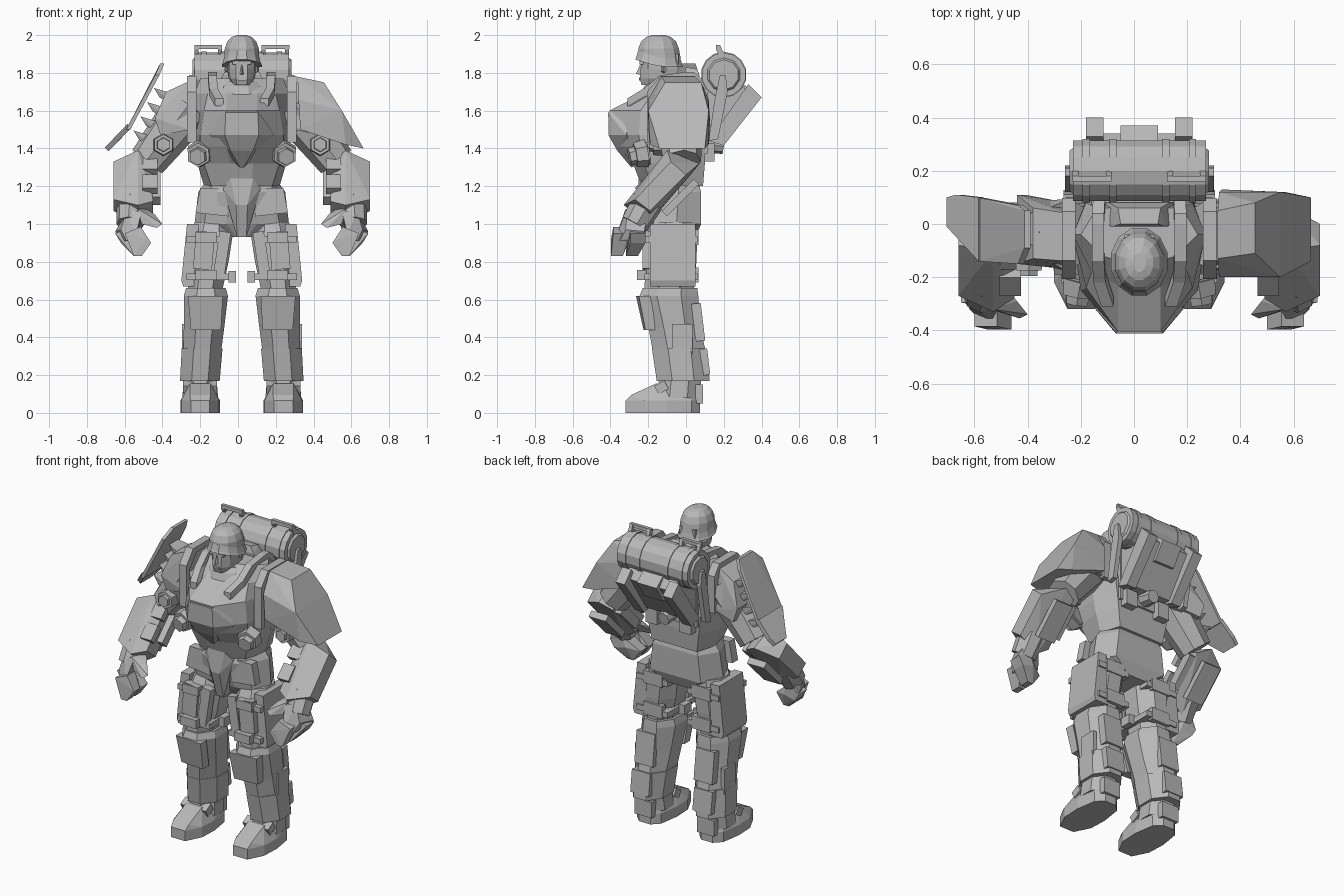
import bpy, bmesh, math
from mathutils import Vector, Matrix

MID = 0.02  # plane of symmetry of the figure
grey = bpy.data.materials.new("armor_grey")
grey.diffuse_color = (0.48, 0.48, 0.48, 1)


def finish(name, bm, mirror=False):
    bmesh.ops.recalc_face_normals(bm, faces=bm.faces[:])
    me = bpy.data.meshes.new(name)
    bm.to_mesh(me)
    bm.free()
    me.materials.append(grey)
    ob = bpy.data.objects.new(name, me)
    ob.location.x = MID
    bpy.context.collection.objects.link(ob)
    if mirror:
        ob.modifiers.new("mirror", 'MIRROR').use_mirror_merge = False
    return ob


def hull(name, pts, mirror=False):
    bm = bmesh.new()
    for p in pts:
        bm.verts.new(p)
    r = bmesh.ops.convex_hull(bm, input=bm.verts[:])
    junk = {v for v in r["geom_interior"] + r["geom_unused"] if isinstance(v, bmesh.types.BMVert)}
    bmesh.ops.delete(bm, geom=list(junk), context='VERTS')
    bmesh.ops.dissolve_limit(bm, angle_limit=0.03, verts=bm.verts[:], edges=bm.edges[:])
    return finish(name, bm, mirror)


def skin(name, rings, mirror=False):
    bm = bmesh.new()
    vs = [[bm.verts.new(p) for p in r] for r in rings]
    n = len(vs[0])
    for a, b in zip(vs, vs[1:]):
        for i in range(n):
            j = (i + 1) % n
            bm.faces.new((a[i], a[j], b[j], b[i]))
    bm.faces.new(vs[0][::-1])
    bm.faces.new(vs[-1])
    return finish(name, bm, mirror)


def loft(name, rings, n=8, mirror=False, lift=0):
    """rings: z, centre x, centre y, half width, half depth; lift raises the front"""
    k = 1 / math.cos(math.pi / n)
    ang = [2 * math.pi * (i + 0.5) / n for i in range(n)]
    return skin(name, [[(cx + k * rx * math.cos(a), cy + k * ry * math.sin(a), z + lift * max(0, -math.sin(a)))
                        for a in ang] for z, cx, cy, rx, ry in rings], mirror)


def shell(name, rings):
    """rings: z, half outline from front to back"""
    return skin(name, [[(x, y, z) for x, y in h] + [(-x, y, z) for x, y in reversed(h)]
                       for z, h in rings])


def box(name, c, s, rx=0, ry=0, mirror=False):
    bm = bmesh.new()
    rot = Matrix.Rotation(ry, 4, 'Y') @ Matrix.Rotation(rx, 4, 'X')
    bmesh.ops.create_cube(bm, size=1, matrix=Matrix.Translation(c) @ rot @ Matrix.Diagonal((*s, 1)))
    return finish(name, bm, mirror)


def rod(name, p, q, r1, r2, n=8, mirror=False):
    p, q = Vector(p), Vector(q)
    d = q - p
    m = Matrix.Translation((p + q) / 2) @ d.to_track_quat('Z', 'Y').to_matrix().to_4x4()
    bm = bmesh.new()
    bmesh.ops.create_cone(bm, cap_ends=True, segments=n, radius1=r1, radius2=r2, depth=d.length, matrix=m)
    return finish(name, bm, mirror)


def strip(name, path, w, t, mirror=False):
    """band along a path, w wide in x, t thick"""
    for i, (a, b) in enumerate(zip(path, path[1:])):
        pts = [(p[0] + sx * w / 2, p[1] + sy * t / 2, p[2] + sz * t / 2)
               for p in (a, b) for sx in (-1, 1) for sy in (-1, 1) for sz in (-1, 1)]
        hull(f"{name}_{i + 1}", pts, mirror)


# Torso
shell("chest_armor", [
    (1.2, [(.05, -.235), (.16, -.185), (.2, -.04), (.16, .09)]),
    (1.32, [(.06, -.28), (.20, -.22), (.235, -.04), (.18, .1)]),
    (1.41, [(.08, -.36), (.22, -.24), (.245, -.05), (.19, .1)]),
    (1.47, [(.085, -.40), (.22, -.25), (.25, -.05), (.20, .10)]),
    (1.60, [(.08, -.405), (.20, -.24), (.25, -.05), (.20, .09)]),
    (1.69, [(.08, -.23), (.18, -.18), (.25, -.04), (.20, .08)]),
    (1.77, [(.07, -.14), (.14, -.12), (.22, -.04), (.16, .06)])])
hull("chest_plate", [(s * x, y, z) for s in (-1, 1) for x, y, z in
     ((.085, -.412, 1.59), (.09, -.41, 1.47), (.17, -.315, 1.47), (.01, -.29, 1.3), (.1, -.3, 1.62),
      (.05, -.2, 1.33), (.06, -.365, 1.39))])
shell("hip_armor", [
    (.93, [(.03, -.14), (.08, -.12), (.12, -.05), (.07, .05)]),
    (1.0, [(.08, -.18), (.20, -.17), (.25, -.05), (.18, .08)]),
    (1.17, [(.07, -.23), (.17, -.19), (.23, -.04), (.16, .08)]),
    (1.24, [(.06, -.2), (.14, -.17), (.18, -.04), (.13, .06)])])
hull("crotch_plate", [(s * x, y, z) for s in (-1, 1) for x, y, z in
     ((.06, -.25, 1.24), (.1, -.22, 1.19), (.03, -.26, 1.1), (.025, -.21, .93), (.025, -.12, .93), (.1, -.15, 1.19))])
hull("hip_flap", [(x, y, z) for x, z in ((.1, 1.19), (.22, 1.19), (.245, 1.06), (.07, 1.04))
                  for y in (-.205, -.15)], True)
rod("chest_disc", (.22, -.2, 1.375), (.235, -.3, 1.355), .06, .045, 6, True)
rod("chest_disc_rim", (.22, -.21, 1.375), (.23, -.27, 1.365), .075, .065, 6, True)
# Shoulder straps and shoulder rims
strip("shoulder_strap", [(.15, .1, 1.72), (.155, .02, 1.785), (.155, -.12, 1.765),
                         (.15, -.2, 1.70), (.12, -.29, 1.645)], .045, .04, True)
strip("shoulder_rim", [(.265, .08, 1.5), (.265, .08, 1.7), (.265, .03, 1.765), (.265, -.12, 1.765),
                       (.265, -.19, 1.68), (.265, -.19, 1.45)], .05, .035, True)
box("back_plate", (0, .09, 1.55), (.36, .05, .36))

# Head, collar and helmet
loft("collar", [(1.66, 0, -.1, .15, .15), (1.73, 0, -.09, .125, .13), (1.755, 0, -.08, .1, .11)], 12)
hull("collar_hump", [(s * x, y, z) for s in (-1, 1) for x, y, z in
     ((.1, -.01, 1.79), (.07, .0, 1.83), (.08, .06, 1.82), (.13, .09, 1.72), (.14, 0, 1.72))])
loft("neck", [(1.7, 0, -.09, .065, .07), (1.82, 0, -.11, .06, .065)], 8)
shell("face", [
    (1.735, [(.025, -.235), (.04, -.2), (.05, -.13), (.04, -.08)]),
    (1.77, [(.03, -.245), (.06, -.2), (.07, -.12), (.05, -.05)]),
    (1.82, [(.03, -.24), (.068, -.2), (.075, -.12), (.055, -.04)]),
    (1.9, [(.035, -.235), (.068, -.2), (.075, -.12), (.055, -.04)])])
hull("nose", [(-.012, -.24, 1.79), (.012, -.24, 1.79), (0, -.265, 1.795), (0, -.24, 1.85)])
box("brow", (0, -.235, 1.853), (.1, .02, .018))
box("mouth", (0, -.244, 1.768), (.04, .012, .014))
rod("ear", (.07, -.12, 1.82), (.08, -.11, 1.82), .022, .018, 6, True)
loft("helmet", [(1.875, 0, -.14, .092, .112), (1.93, 0, -.145, .09, .107), (1.967, 0, -.145, .076, .092),
                (1.99, 0, -.145, .052, .065), (2.0, 0, -.145, .025, .035)], 12)
loft("helmet_brim", [(1.832, 0, -.142, .106, .127), (1.845, 0, -.142, .1, .121), (1.88, 0, -.142, .091, .111)],
     12, lift=.04)

# Backpack: drum, handles, wedge and rails
rod("pack_drum", (-.25, .2, 1.79), (.25, .2, 1.79), .117, .117, 14)
for x in (-.2, -.1, .1, .2):
    rod("drum_band", (x - .014, .2, 1.79), (x + .014, .2, 1.79), .122, .122, 14)
rod("drum_cap", (.25, .2, 1.79), (.262, .2, 1.79), .09, .08, 10, True)
for x in (.115, .24):
    strip("handle_post", [(x, .19, 1.89), (x, .17, 1.935)], .022, .022, True)
box("handle_bar", (.178, .17, 1.937), (.147, .022, .022), mirror=True)
hull("pack_body", [(x, y, z) for x in (-.17, .17) for y, z in
     ((.08, 1.76), (.28, 1.76), (.34, 1.68), (.18, 1.44), (.1, 1.44))])
hull("pack_rail", [(x, y, z) for x in (.135, .2) for y, z in
     ((.33, 1.74), (.4, 1.67), (.2, 1.415), (.12, 1.44))], True)
hull("pack_side", [(x, y, z) for x in (.25, .28) for y, z in
     ((.18, 1.79), (.21, 1.79), (.22, 1.7), (.17, 1.45), (.12, 1.44), (.15, 1.65))], True)
hull("pack_plate", [(x, y, z) for x in (-.07, .07) for y, z in
     ((.29, 1.75), (.37, 1.69), (.3, 1.58), (.2, 1.6))])
rod("pack_valve", (0, .08, 1.43), (0, .2, 1.41), .05, .04, 8)
box("pack_foot", (.12, .11, 1.38), (.08, .08, .1), mirror=True)

# Arms
rod("upper_arm", (.27, -.04, 1.63), (.5, -.02, 1.33), .135, .1, 8, True)
hull("shoulder_cap", [(x, y, z) for x, z, a, b in
     ((.27, 1.76, -.14, .04), (.4, 1.7, -.13, .06), (.46, 1.56, -.15, .11), (.43, 1.47, -.14, .11),
      (.27, 1.5, -.17, .08)) for y in (a, b)], True)
rod("elbow_disc_rim", (.415, -.1, 1.42), (.415, -.175, 1.42), .062, .055, 6, True)
rod("elbow_disc", (.415, -.15, 1.42), (.415, -.195, 1.42), .042, .036, 6, True)
hull("forearm", [(x, y, z) for x, pts in (
     (.47, ((-.08, 1.33), (.04, 1.28), (-.19, 1.05), (-.28, 1.12))),
     (.55, ((-.1, 1.39), (.07, 1.32), (-.2, 1.0), (-.33, 1.1))),
     (.68, ((-.08, 1.33), (.0, 1.26), (-.19, 1.07), (-.27, 1.13)))) for y, z in pts], True)
for y, z in ((-.12, 1.31), (-.22, 1.21)):
    box("forearm_clamp", (.485, y, z), (.08, .1, .045), rx=math.radians(45), mirror=True)
box("forearm_strut", (.45, -.08, 1.2), (.04, .06, .22), rx=math.radians(-45), mirror=True)
box("forearm_back_plate", (.56, -.03, 1.14), (.12, .04, .24), rx=math.radians(-45), mirror=True)
rod("wrist", (.58, -.2, 1.12), (.59, -.27, 1.0), .085, .075, 8, True)
hull("palm", [(.53, -.32, 1.07), (.61, -.31, 1.07), (.53, -.23, 1.03), (.63, -.21, 1.03), (.64, -.32, .97),
              (.67, -.22, .96), (.56, -.37, .94), (.57, -.22, .92), (.61, -.35, .91), (.64, -.22, .91)], True)
# two groups of curled fingers and the thumb
for y, t, w in ((-.345, -.37, -.05), (-.255, -.29, 0)):
    hull("fingers", [(x + w, y + d, z) for x, z in ((.585, .985), (.67, .95), (.64, .9), (.56, .92))
                     for d in (-.04, .04)]
         + [(x, t + d, z) for x, z in ((.57, .83), (.53, .83), (.48, .9), (.51, .92)) for d in (-.027, .035)], True)
hull("thumb", [(.42, -.34, 1.0), (.45, -.355, .98), (.46, -.29, 1.05), (.53, -.33, 1.0), (.56, -.24, 1.03),
               (.55, -.32, 1.08), (.5, -.24, 1.08)], True)
# Large shoulder guard on one side
hull("shoulder_guard", [
    (.295, -.13, 1.78), (.295, .05, 1.78), (.435, -.11, 1.75), (.435, .08, 1.75), (.3, -.2, 1.66),
    (.3, .12, 1.66), (.31, -.2, 1.5), (.31, .13, 1.5), (.53, -.2, 1.6), (.53, .12, 1.6),
    (.55, -.19, 1.42), (.55, .12, 1.42), (.645, -.14, 1.4), (.645, .1, 1.4)])
# Bent shield and its mounts on the other side
hull("shield_upper", [(x + d, y, z) for x, z, a, b in
     ((-.41, 1.85, -.09, .05), (-.435, 1.79, -.15, .07), (-.59, 1.5, -.14, .1)) for y in (a, b) for d in (0, -.022)])
hull("shield_lower", [(x + d, y, z - d) for x, z, a, b in
     ((-.585, 1.51, -.14, .1), (-.67, 1.42, -.04, .11), (-.705, 1.385, -.01, .1)) for y in (a, b) for d in (0, -.02)])
for i in range(4):
    x, z = -.455 - .036 * i, 1.69 - .075 * i
    hull("shield_mount", [(x + .1, y, z - .06) for y in (-.09, .05)] + [(x + .09, y, z) for y in (-.09, .05)]
         + [(x - .01, y, z + .03) for y in (-.06, .03)] + [(x + .02, y, z - .02) for y in (-.06, .03)])

# Legs
loft("thigh", [(.64, .195, -.09, .09, .13), (.8, .18, -.08, .11, .135), (.93, .165, -.075, .115, .135),
               (1.01, .16, -.06, .09, .11)], 8, True)
loft("shin", [(.32, .21, -.035, .1, .14), (.45, .2, -.06, .107, .138), (.62, .19, -.09, .117, .155),
              (.66, .19, -.085, .105, .145)], 8, True)
loft("shin_cuff", [(.17, .222, -.015, .105, .14), (.34, .21, -.035, .108, .145)], 8, True)
hull("knee_plate", [(x, y, z) for x, z, y0 in ((.1, .62, -.265), (.285, .62, -.25), (.27, .44, -.215), (.11, .44, -.225))
                    for y in (y0, y0 + .06)], True)
hull("thigh_pouch", [(x, y, z) for x, z in ((.23, 1.0), (.29, 1.0), (.32, .7), (.31, .67), (.22, .67))
                     for y in (-.19, .05)], True)
box("thigh_front_panel", (.2, -.205, .86), (.1, .05, .2), ry=-.08, mirror=True)
box("thigh_inner_panel", (.105, -.2, .84), (.06, .05, .24), ry=-.15, mirror=True)
for z, d in ((.93, .02), (.73, 0)):
    box("thigh_clasp", (.19, -.235 + d, z), (.11, .05, .055), mirror=True)
    box("thigh_strap", (.18, -.08, z - .01), (.225, .28, .035), mirror=True)
    box("thigh_rear_pouch", (.17, .048, z), (.13, .035, .08), mirror=True)
box("inner_clip", (.05, -.09, .72), (.04, .07, .06), mirror=True)
box("shin_side_panel", (.305, -.02, .39), (.025, .11, .16), mirror=True)
box("calf_plate", (.21, .065, .48), (.13, .05, .2), rx=.12, mirror=True)
box("calf_lower_plate", (.22, .1, .27), (.13, .04, .14), rx=.12, mirror=True)

# Boots
sole = ((.17, -.32), (.27, -.32), (.32, -.22), (.325, -.1), (.305, .03), (.26, .075), (.18, .075),
        (.135, .03), (.115, -.1), (.12, -.22))
hull("boot", [(x, y, 0) for x, y in sole] + [(x, y, .065) for x, y in sole]
     + [(x, y, z) for x in (.165, .275) for y, z in ((-.29, .095), (-.16, .155), (.03, .14))], True)
loft("ankle", [(.08, .22, -.04, .095, .115), (.2, .22, -.03, .085, .11)], 8, True)
box("boot_strap", (.22, -.13, .135), (.18, .06, .05), rx=.5, mirror=True)
box("heel_plate", (.22, .065, .1), (.12, .05, .1), mirror=True)
